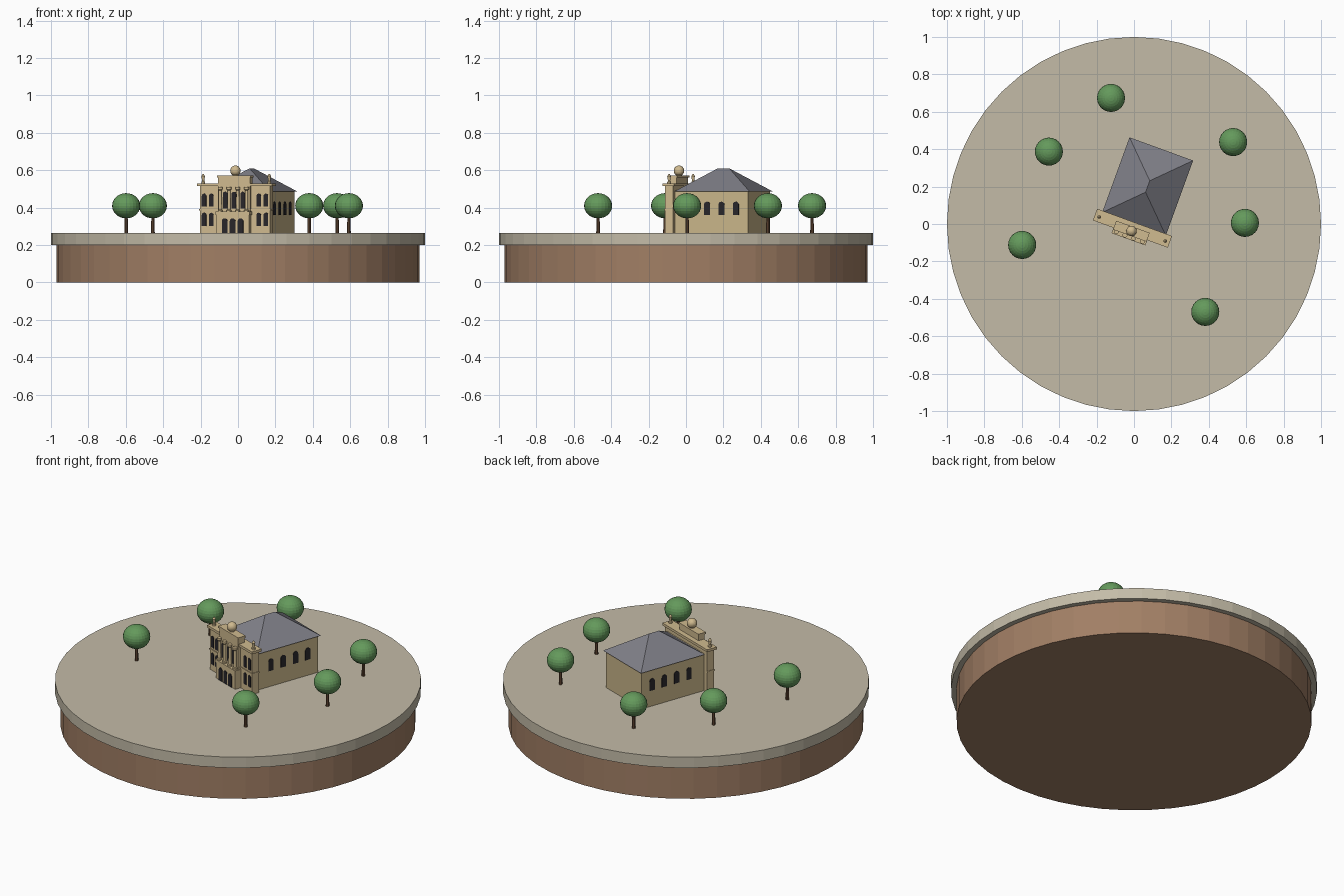
import bpy, bmesh, math
from mathutils import Matrix

cube = bpy.data.objects.get("Cube")
if cube:
    bpy.data.objects.remove(cube, do_unlink=True)


def material(name, r, g, b):
    m = bpy.data.materials.new(name)
    m.use_nodes = True
    lin = [(c / 255) ** 2.2 for c in (r, g, b)] + [1]
    m.diffuse_color = lin
    m.node_tree.nodes["Principled BSDF"].inputs["Base Color"].default_value = lin
    return m


SOIL = material("soil brown", 160, 126, 101)
PAVING = material("pale paving", 194, 186, 166)
STONE = material("sandstone", 207, 185, 142)
WALL = material("wall plaster", 200, 180, 136)
SLATE = material("roof slate", 126, 126, 134)
GLASS = material("dark glass", 44, 42, 46)
LEAF = material("leaf green", 100, 152, 92)
BARK = material("bark brown", 106, 78, 58)

TURN = Matrix.Rotation(math.radians(-20), 4, 'Z')  # the house is set at an angle
GROUND = 0.265


def finish(name, bm, mat, turned=True):
    bmesh.ops.recalc_face_normals(bm, faces=bm.faces)
    mesh = bpy.data.meshes.new(name)
    bm.to_mesh(mesh)
    bm.free()
    mesh.materials.append(mat)
    obj = bpy.data.objects.new(name, mesh)
    if turned:
        obj.matrix_world = TURN
    bpy.context.collection.objects.link(obj)
    return obj


def box(name, hw, y0, y1, z0, z1, mat):
    bm = bmesh.new()
    place = Matrix.Translation((0, (y0 + y1) / 2, (z0 + z1) / 2))
    bmesh.ops.create_cube(bm, size=1, matrix=place @ Matrix.Diagonal((2 * hw, y1 - y0, z1 - z0, 1)))
    return finish(name, bm, mat)


def lathe(name, x, y, rings, mat, sides=12, turned=True):
    """Stack of (radius, height) rings around a vertical axis."""
    bm = bmesh.new()
    loops = []
    for r, z in rings:
        loops.append([bm.verts.new((x + r * math.cos(math.tau * i / sides),
                                    y + r * math.sin(math.tau * i / sides), z))
                      for i in range(sides)])
    for a, b in zip(loops, loops[1:]):
        for i in range(sides):
            j = (i + 1) % sides
            bm.faces.new((a[i], a[j], b[j], b[i]))
    bm.faces.new(loops[0])
    bm.faces.new(loops[-1])
    return finish(name, bm, mat, turned)


def ball(name, x, y, z, r, squash, mat, turned=True):
    bm = bmesh.new()
    place = Matrix.Translation((x, y, z)) @ Matrix.Diagonal((1, 1, squash, 1))
    bmesh.ops.create_uvsphere(bm, u_segments=24, v_segments=14, radius=r, matrix=place)
    return finish(name, bm, mat, turned)


def arch(name, place, width, height, mat=GLASS):
    """Thin round-headed plate standing in the local XZ plane, facing -y."""
    bm = bmesh.new()
    r = width / 2
    pts = [(-r, 0), (r, 0)] + [(r * math.cos(math.pi * i / 8), height - r + r * math.sin(math.pi * i / 8))
                               for i in range(9)]
    face = bm.faces.new([bm.verts.new((px, -0.003, pz)) for px, pz in pts])
    extruded = bmesh.ops.extrude_face_region(bm, geom=[face])
    verts = [g for g in extruded["geom"] if isinstance(g, bmesh.types.BMVert)]
    bmesh.ops.translate(bm, verts=verts, vec=(0, 0.006, 0))
    bmesh.ops.transform(bm, matrix=place, verts=bm.verts)
    return finish(name, bm, mat)


# Round island
lathe("soil_base", 0, 0, [(0.97, 0), (0.97, 0.2)], SOIL, 48, False)
lathe("paved_top", 0, 0, [(1, 0.2), (1, GROUND)], PAVING, 48, False)

# Main hall
box("hall_walls", 0.17, -0.01, 0.415, GROUND, 0.49, WALL)

# Hipped roof
bm = bmesh.new()
hw, front, back = 0.181, 0.0, 0.427
eaves = [bm.verts.new(p + (0.487,)) for p in ((-hw, front), (hw, front), (hw, back), (-hw, back))]
ridge = [bm.verts.new((0, y, 0.61)) for y in (front + hw, back - hw)]
a, b, c, d = eaves
for f in ((a, b, ridge[0]), (b, c, ridge[1], ridge[0]), (c, d, ridge[1]), (d, a, ridge[0], ridge[1]), (d, c, b, a)):
    bm.faces.new(f)
finish("hip_roof", bm, SLATE)

# Front screen wall with cornice and raised centre
box("front_wall", 0.2, -0.046, 0.0, GROUND, 0.515, STONE)
box("cornice", 0.213, -0.057, 0.009, 0.515, 0.53, STONE)
box("string_course", 0.203, -0.05, 0.0, 0.385, 0.393, STONE)
box("centre_block", 0.09, -0.062, -0.02, GROUND, 0.565, STONE)
box("centre_cap", 0.095, -0.066, -0.016, 0.56, 0.572, STONE)
box("porch", 0.092, -0.083, -0.046, GROUND, 0.36, STONE)
box("porch_ledge", 0.096, -0.087, -0.046, 0.36, 0.378, STONE)

# Columns on the porch
for i in range(4):
    lathe("column", -0.075 + 0.05 * i, -0.072,
          [(0.013, 0.378), (0.013, 0.386), (0.009, 0.39), (0.008, 0.492), (0.013, 0.498), (0.013, 0.51)], STONE)

# Ball ornament and corner finials
lathe("ball_stand", 0, -0.04, [(0.018, 0.57), (0.012, 0.578)], STONE)
ball("ball_ornament", 0, -0.04, 0.597, 0.028, 1, STONE)
for side in (-1, 1):
    lathe("finial", side * 0.188, -0.028,
          [(0.01, 0.53), (0.01, 0.538), (0.006, 0.542), (0.008, 0.558), (0.01, 0.568), (0.003, 0.58)], STONE)

# Front doors and windows
for i in (-1, 0, 1):
    arch("door", Matrix.Translation((i * 0.045, -0.083, GROUND)), 0.032, 0.078)
    arch("centre_window", Matrix.Translation((i * 0.05, -0.062, 0.395)), 0.026, 0.09)
for x in (-0.176, -0.135, 0.135, 0.176):
    for z in (0.303, 0.405):
        arch("wing_window", Matrix.Translation((x, -0.046, z)), 0.025, 0.07)

# Side windows
for side in (-1, 1):
    for i in range(4):
        place = Matrix.Translation((side * 0.17, 0.1 + 0.082 * i, 0.36)) @ Matrix.Rotation(side * math.pi / 2, 4, 'Z')
        arch("side_window", place, 0.034, 0.072)

# Trees
for x, y in ((-0.123, 0.674), (-0.455, 0.387), (0.53, 0.438), (0.593, 0.006), (-0.598, -0.112), (0.381, -0.47)):
    lathe("tree_trunk", x, y, [(0.01, GROUND), (0.008, 0.37)], BARK, 8, False)
    ball("tree_crown", x, y, 0.41, 0.075, 0.9, LEAF, False)
